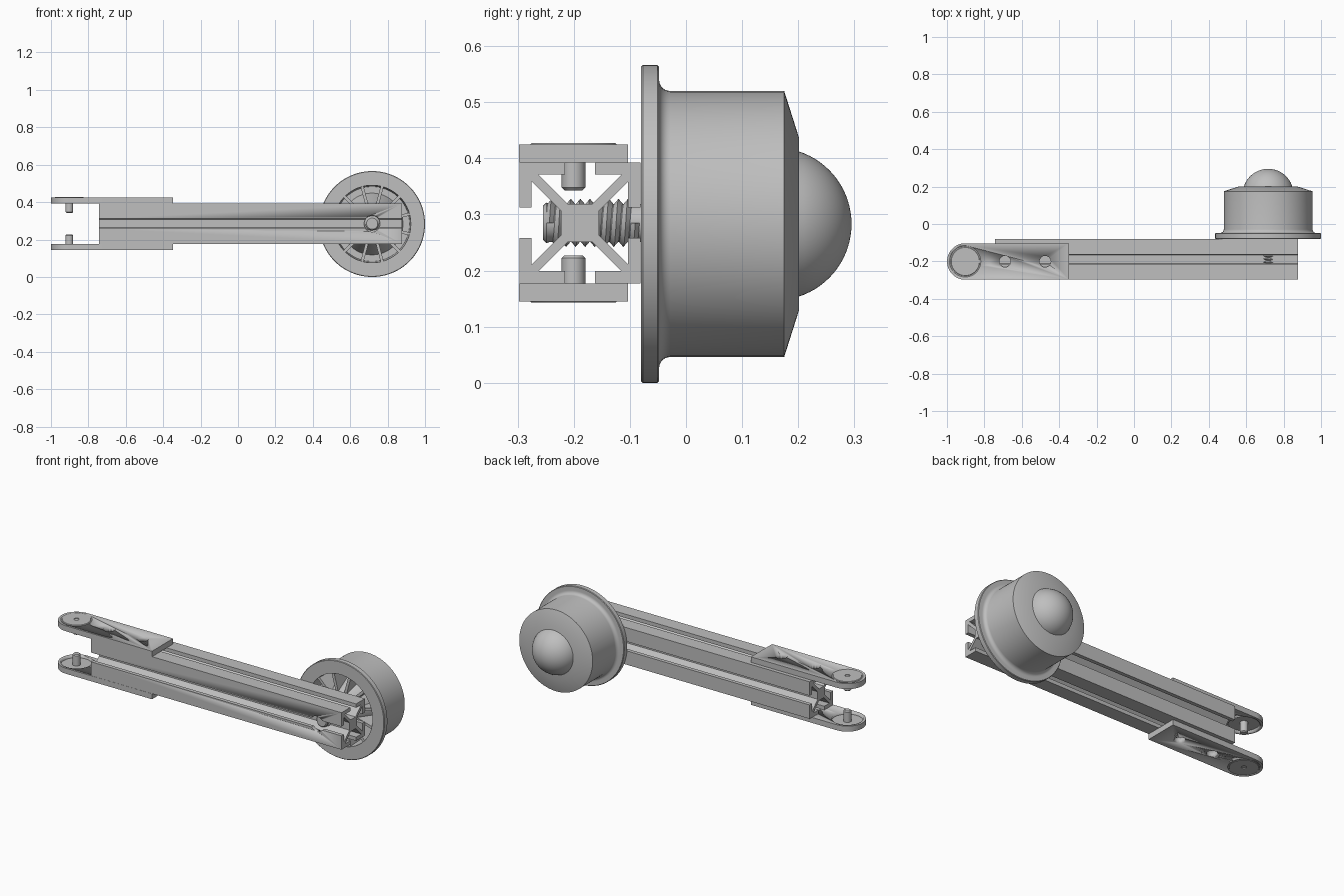
import bpy, bmesh, math
from mathutils import Matrix, Vector

if "Cube" in bpy.data.objects:
    bpy.data.objects.remove(bpy.data.objects["Cube"])

grey = bpy.data.materials.new("machined grey")
grey.diffuse_color = (0.52, 0.52, 0.52, 1)
grey.use_nodes = True
grey.node_tree.nodes["Principled BSDF"].inputs["Base Color"].default_value = grey.diffuse_color


def finish(name, bm, smooth=True):
    bmesh.ops.recalc_face_normals(bm, faces=bm.faces)
    mesh = bpy.data.meshes.new(name)
    bm.to_mesh(mesh)
    bm.free()
    mesh.materials.append(grey)
    obj = bpy.data.objects.new(name, mesh)
    bpy.context.collection.objects.link(obj)
    bpy.ops.object.select_all(action='DESELECT')
    obj.select_set(True)
    bpy.context.view_layer.objects.active = obj
    if smooth:
        bpy.ops.object.shade_smooth_by_angle(angle=math.radians(30))
    return obj


def lathe(name, profile, center, along_y=False, steps=64):
    """Spin (radius, height) points about z, or about y."""
    bm = bmesh.new()
    verts = [bm.verts.new((r, 0, h)) for r, h in profile]
    edges = [bm.edges.new(p) for p in zip(verts, verts[1:])]
    bmesh.ops.spin(bm, geom=verts + edges, cent=(0, 0, 0), axis=(0, 0, 1),
                   angle=2 * math.pi, steps=steps)
    bmesh.ops.remove_doubles(bm, verts=bm.verts, dist=1e-5)
    if along_y:
        bm.transform(Matrix.Rotation(-math.pi / 2, 4, 'X'))
    bm.transform(Matrix.Translation(center))
    return finish(name, bm)


def prism(name, points, offset):
    bm = bmesh.new()
    face = bm.faces.new([bm.verts.new(p) for p in points])
    out = bmesh.ops.extrude_face_region(bm, geom=[face])
    bmesh.ops.translate(bm, vec=offset,
                        verts=[v for v in out['geom'] if isinstance(v, bmesh.types.BMVert)])
    return finish(name, bm)


def drill(obj, center, radius, length, along_y=False):
    h = length / 2
    cutter = lathe("drill_cutter", [(0, -h), (radius, -h), (radius, h), (0, h)],
                   center, along_y, 48)
    cutter.hide_render = True
    mod = obj.modifiers.new("hole", 'BOOLEAN')
    mod.operation, mod.solver, mod.object = 'DIFFERENCE', 'EXACT', cutter
    bpy.context.view_layer.objects.active = obj
    bpy.ops.object.modifier_apply(modifier=mod.name)
    bpy.data.objects.remove(cutter)


CY, CZ = -0.189, 0.285     # beam axis
WX, WZ = 0.717, 0.283      # wheel axis
PX, PY = -0.902, -0.2005   # pin axis

# slotted beam: one corner of the section turned four times
corner = [(.034, .022), (.086, .074), (.086, .027), (.108, .027), (.108, .108),
          (.027, .108), (.027, .086), (.074, .086), (.022, .034)]
section = []
for q in range(4):
    c, s = [(1, 0), (0, 1), (-1, 0), (0, -1)][q]
    section += [(-0.742, CY + u * c - v * s, CZ + u * s + v * c) for u, v in corner]
beam = prism("slotted_beam", section, Vector((1.618, 0, 0)))
drill(beam, (WX, -0.29, CZ), 0.044, 0.05, True)

# fork plates with rounded ends, and their flanged pins
R = 0.0975
for side, sign in (("upper", 1), ("lower", -1)):
    z0 = CZ + sign * 0.108
    outline = [(-0.347, PY - R, z0), (-0.347, PY + R, z0)]
    for i in range(33):
        a = math.pi / 2 + math.pi * i / 32
        outline.append((PX + R * math.cos(a), PY + R * math.sin(a), z0))
    plate = prism(side + "_fork_plate", outline, Vector((0, 0, sign * 0.032)))
    for x, r in ((PX, 0.083), (-0.69, 0.03), (-0.475, 0.03)):
        drill(plate, (x, PY, z0), r, 0.2)
    pin = [(0, .138), (.014, .138), (.014, .142), (.075, .142), (.077, .140), (.0835, .140),
           (.0835, .122), (.021, .122), (.021, .063), (.016, .058), (0, .058)]
    lathe(side + "_fork_pin", [(r, sign * h) for r, h in pin], (PX, PY, CZ))

# wheel: flange, fillet, barrel, bevel, rear face, then the ring pocket and hub at the front
fillet = [(.257 - .02 * math.sin(t), -.028 - .02 * math.cos(t))
          for t in (math.pi / 2 * i / 6 for i in range(7))]
wheel = [(0, -.08), (.1, -.08), (.165, .07), (.2, .07), (.207, -.08), (.28, -.08),
         (.283, -.077), (.283, -.051), (.28, -.048)] + fillet
wheel += [(.237, .175), (.155, .201), (0, .201)]
lathe("flanged_wheel", wheel, (WX, 0, WZ), True, 96)

# spokes in the pocket
for i in range(12):
    bm = bmesh.new()
    bmesh.ops.create_cube(bm, size=1)
    bm.transform(Matrix.Translation((WX, 0, WZ))
                 @ Matrix.Rotation(math.radians(15 + 30 * i), 4, 'Y')
                 @ Matrix.Translation((0.152, 0.002, 0))
                 @ Matrix.Diagonal((0.118, 0.15, 0.016, 1)))
    finish("wheel_spoke", bm, False)

# domed cap behind the wheel
rs, cy = 0.136, 0.159
a0 = math.asin((0.2 - cy) / rs)
dome = [(rs * math.cos(a), cy + rs * math.sin(a))
        for a in (a0 + (math.pi / 2 - a0) * i / 16 for i in range(17))]
dome[-1] = (0, cy + rs)
lathe("domed_cap", dome, (WX, 0, WZ), True)

# axle bolt: core with chamfered end, plus a helical thread
lathe("axle_bolt", [(0, -.255), (.03, -.255), (.036, -.249), (.034, -.243), (.034, -.07), (0, -.07)],
      (WX, 0, CZ), True, 32)
N, TURNS, PITCH = 32, 9, 0.017
bm = bmesh.new()
root, crest = [], []
for k in range(N * (TURNS + 1) + 1):
    a = 2 * math.pi * k / N
    y = -0.252 + PITCH * k / N
    for row, r, dy in ((root, 0.033, 0), (crest, 0.043, PITCH / 2)):
        row.append(bm.verts.new((WX + r * math.cos(a), y + dy, CZ + r * math.sin(a))))
for k in range(N * TURNS):
    bm.faces.new((root[k], root[k + 1], crest[k + 1], crest[k]))
    bm.faces.new((crest[k], crest[k + 1], root[k + N + 1], root[k + N]))
bmesh.ops.delete(bm, geom=[v for v in bm.verts if not v.link_faces], context='VERTS')
finish("bolt_thread", bm)
